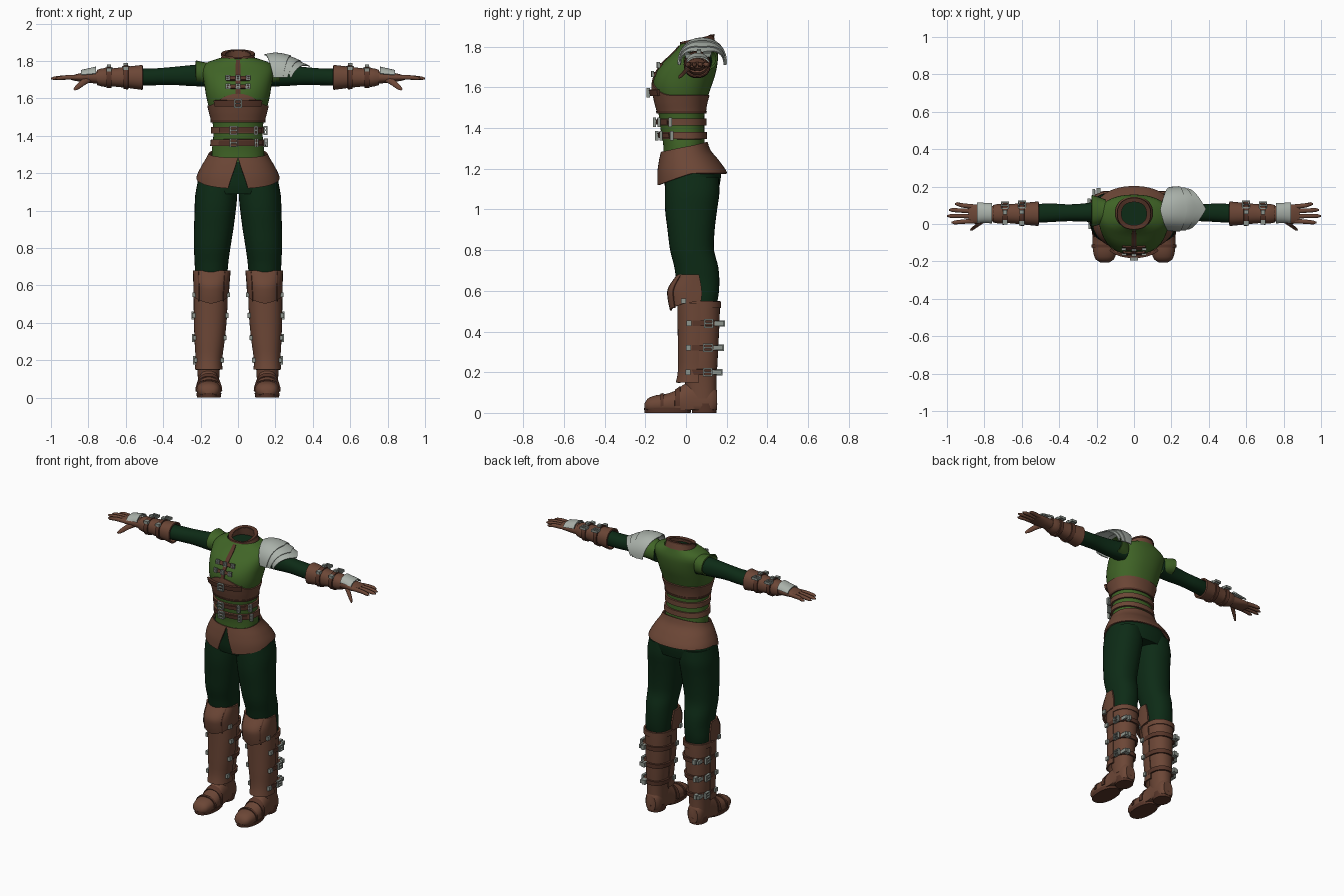
import bpy, bmesh, math
from math import sin, cos, pi
from mathutils import Vector

if "Cube" in bpy.data.objects:
    bpy.data.objects.remove(bpy.data.objects["Cube"])


def material(name, rgb):
    m = bpy.data.materials.new(name)
    m.diffuse_color = (*rgb, 1)
    m.use_nodes = True
    m.node_tree.nodes["Principled BSDF"].inputs["Base Color"].default_value = m.diffuse_color
    return m


BROWN = material("leather brown", (0.15, 0.062, 0.037))
DARK = material("dark strap brown", (0.095, 0.036, 0.022))
GREEN = material("tunic green", (0.052, 0.13, 0.02))
CLOTH = material("dark green cloth", (0.004, 0.024, 0.008))
STEEL = material("pale steel", (0.40, 0.44, 0.40))
METAL = material("buckle grey", (0.27, 0.30, 0.27))


def sample(prof, t):
    """Smooth interpolation of profile rows (position, centre u, centre v, radius u, radius v)."""
    t = min(max(t, prof[0][0]), prof[-1][0])
    i = 0
    while i < len(prof) - 2 and t > prof[i + 1][0]:
        i += 1
    p, q = prof[i], prof[i + 1]
    a, b = prof[max(i - 1, 0)], prof[min(i + 2, len(prof) - 1)]
    h = q[0] - p[0]
    s = (t - p[0]) / h
    out = []
    for k in range(1, 5):
        m0 = (q[k] - a[k]) / (q[0] - a[0]) * h
        m1 = (b[k] - p[k]) / (b[0] - p[0]) * h
        out.append((2*s**3 - 3*s*s + 1)*p[k] + (s**3 - 2*s*s + s)*m0
                   + (3*s*s - 2*s**3)*q[k] + (s**3 - s*s)*m1)
    return out


def surf(prof, t, a, off=0.0, axis='z', power=0.9):
    cu, cv, ru, rv = sample(prof, t)
    u = math.copysign(abs(sin(a)) ** power, sin(a)) * (ru + off)
    v = math.copysign(abs(cos(a)) ** power, cos(a)) * (rv + off)
    if axis == 'z':                      # angle 0 faces the front
        return Vector((cu + u, cv - v, t))
    if axis == 'x':                      # angle 0 faces up
        return Vector((t, cu - u, cv + v))
    return Vector((cu + u, t, cv + v))   # along y, angle 0 faces up


def finish(name, bm, mat, mirror=False, thick=0.0):
    me = bpy.data.meshes.new(name)
    bm.to_mesh(me)
    bm.free()
    me.materials.append(mat)
    ob = bpy.data.objects.new(name, me)
    bpy.context.collection.objects.link(ob)
    if thick:
        ob.modifiers.new("thickness", 'SOLIDIFY').thickness = thick
    if mirror:
        ob.modifiers.new("mirror", 'MIRROR').use_mirror_merge = False
    bpy.ops.object.select_all(action='DESELECT')
    ob.select_set(True)
    bpy.context.view_layer.objects.active = ob
    bpy.ops.object.convert(target='MESH')
    bpy.ops.object.shade_smooth_by_angle(angle=math.radians(40))
    return ob


def shell(name, prof, mat, lo=None, hi=None, arc=None, off=0.0, axis='z', cap=False,
          thick=0.0, mirror=False, rows=12, cols=32, floor=None, power=0.9):
    """Skin over a profile; lo/hi may depend on angle, arc=(start,end) may depend on height."""
    fn = lambda v, d: v if callable(v) else (lambda a: d if v is None else v)
    lo, hi = fn(lo, prof[0][0]), fn(hi, prof[-1][0])
    n = cols if arc is None else cols + 1
    bm = bmesh.new()
    grid = []
    for i in range(rows + 1):
        f = i / rows
        a0, a1 = (0, 2 * pi) if arc is None else (arc(f) if callable(arc) else arc)
        ring = []
        for j in range(n):
            a = a0 + (a1 - a0) * j / cols
            co = surf(prof, lo(a) + (hi(a) - lo(a)) * f, a, off, axis, power)
            if floor is not None:
                co.z = max(co.z, floor)
            ring.append(bm.verts.new(co))
        grid.append(ring)
    for r, s in zip(grid, grid[1:]):
        for j in range(cols):
            k = (j + 1) % n
            bm.faces.new((r[j], r[k], s[k], s[j]))
    if cap:
        bm.faces.new(grid[0][::-1])
        bm.faces.new(grid[-1])
    return finish(name, bm, mat, mirror, thick)


def box(bm, c, size):
    for v in bmesh.ops.create_cube(bm, size=1)['verts']:
        v.co = Vector(c) + Vector([v.co[k] * size[k] for k in range(3)])


def buckle(bm, c, u, v, w, h, d=0.014):
    """Rectangular frame with a prong, lying in the plane of axes u and v."""
    n, b = 3 - u - v, 0.007
    for ax, o, long in ((u, w/2, h), (u, -w/2, h), (v, h/2, w), (v, -h/2, w), (v, 0, w)):
        p, s = Vector(c), [0, 0, 0]
        p[ax] += o
        s[n], s[ax], s[u + v - ax] = d, b, long + b
        box(bm, p, s)


# ---- torso -----------------------------------------------------------------
torso = [(1.26, 0, -.01, .14, .10), (1.32, 0, -.01, .14, .102), (1.40, 0, -.018, .132, .108),
         (1.47, 0, -.022, .136, .113), (1.53, 0, -.025, .15, .125), (1.60, 0, -.02, .168, .143),
         (1.66, 0, -.005, .178, .148), (1.72, 0, .02, .188, .135), (1.765, 0, .045, .19, .112),
         (1.795, 0, .055, .16, .095), (1.815, 0, .06, .10, .085)]
shell("tunic", torso, GREEN, rows=30, cols=40)
armhole = [(.15, .07, 1.73, .06, .06), (.19, .07, 1.735, .075, .06), (.225, .07, 1.742, .085, .062)]
shell("armhole_rim", armhole, GREEN, axis='x', thick=.008, mirror=True, rows=4, cols=24)
shell("corset_band", torso, BROWN, lo=1.48, hi=lambda a: 1.56 + .065 * max(0, cos(a)) ** 4,
      off=.007, thick=.01, cols=48)
shell("corset_hem", torso, DARK, lo=1.472, hi=1.484, off=.01, thick=.01, rows=2)
for nm, z0, z1 in (("upper_waist_belt", 1.412, 1.446), ("lower_waist_belt", 1.346, 1.38)):
    shell(nm, torso, BROWN, lo=z0, hi=z1, off=.012, thick=.013, rows=2, cols=40)
    shell(nm + "_end", torso, DARK, lo=z0 + .005, hi=z1 - .005, arc=(-.7, 1.0), off=.018,
          thick=.009, rows=2)
shell("chest_belt", torso, DARK, lo=1.558, hi=1.588, arc=(-.75, .75), off=.02, thick=.015, rows=2)
shell("front_placket", torso, DARK, lo=1.61, hi=1.805, arc=(-.05, .05), off=.006, thick=.008, cols=4)
for z in (1.665, 1.71):
    shell("chest_toggle_strap", torso, DARK, lo=z - .01, hi=z + .01, arc=(-.28, .28), off=.012,
          thick=.01, rows=2, cols=10)

# ---- collar ----------------------------------------------------------------
neck = [(1.77, 0, .06, .112, .092), (1.80, 0, .06, .092, .084), (1.86, 0, .058, .078, .074)]
shell("collar", neck, BROWN, lo=lambda a: 1.79 - .008 * cos(a), hi=lambda a: 1.837 - .02 * cos(a),
      off=.004, thick=.02, rows=5)
shell("collar_rim", neck, DARK, lo=lambda a: 1.832 - .02 * cos(a), hi=lambda a: 1.842 - .02 * cos(a),
      off=.008, thick=.022, rows=2)
shell("neck_lining", [(1.78, 0, .06, .08, .07), (1.80, 0, .06, .08, .07)], CLOTH, cap=True, rows=1)

# ---- torso buckles ---------------------------------------------------------
bm = bmesh.new()
for z, spots in ((1.573, (0,)), (1.429, (-.02, .085, .13)), (1.363, (-.02, .085, .13))):
    for x in spots:
        p = surf(torso, z, math.asin((abs(x) / .14) ** 1.1) * (1 if x > 0 else -1), .026)
        buckle(bm, p, 0, 2, .036 if x <= 0 else .014, .04, .016)
for z in (1.665, 1.71):
    for a in (-.24, 0, .24):
        buckle(bm, surf(torso, z, a, .016), 0, 2, .018, .022, .012)
finish("torso_buckles", bm, METAL)

# ---- skirt -----------------------------------------------------------------
skirt = [(1.10, 0, .035, .232, .178), (1.18, 0, .03, .222, .172), (1.24, 0, .015, .195, .148),
         (1.29, 0, 0, .165, .122), (1.34, 0, -.005, .146, .108)]
shell("leather_skirt", skirt, BROWN, lo=lambda a: 1.178 - .06 * max(0, cos(a)),
      hi=lambda a: 1.308 - .025 * cos(a), arc=lambda f: (.2 * (1 - f), 2 * pi - .2 * (1 - f)),
      thick=.008, rows=14, cols=56)

# ---- trousers --------------------------------------------------------------
hips = [(1.09, 0, .03, .205, .128), (1.13, 0, .03, .216, .137), (1.18, 0, .03, .21, .14),
        (1.25, 0, .01, .172, .122), (1.30, 0, 0, .135, .097)]
shell("trouser_hips", hips, CLOTH, cap=True)
leg = [(.53, .147, .08, .074, .07), (.58, .147, .08, .08, .08), (.65, .143, .06, .085, .104),
       (.72, .142, .05, .09, .108), (.80, .138, .03, .097, .108), (.90, .13, .025, .105, .116),
       (1.0, .122, .025, .11, .128), (1.08, .117, .03, .112, .134), (1.16, .112, .03, .102, .13)]
shell("trouser_leg", leg, CLOTH, cap=True, mirror=True, rows=24)

# ---- boots -----------------------------------------------------------------
boot = [(.07, .158, .078, .056, .072), (.16, .157, .072, .06, .078), (.25, .155, .07, .069, .085),
        (.35, .15, .07, .076, .09), (.45, .148, .073, .081, .092), (.55, .147, .077, .085, .09)]
shell("boot_shaft", boot, BROWN, mirror=True, thick=.006)
shell("boot_cuff", boot, BROWN, lo=.515, hi=.548, arc=(1.5, 2*pi - 1.5), off=.006, thick=.01,
      mirror=True, rows=2)
greave = [(.15, .157, .04, .074, .09), (.20, .156, .04, .071, .08), (.30, .152, .043, .08, .083),
          (.42, .148, .047, .088, .088), (.54, .146, .047, .091, .09)]
shell("shin_guard", greave, BROWN, arc=(-1.8, 1.8), thick=.01, mirror=True)
knee = [(.50, .144, .04, .092, .118), (.56, .143, .04, .095, .13), (.61, .142, .04, .097, .13),
        (.68, .14, .04, .101, .085)]
shell("knee_guard", knee, BROWN, lo=lambda a: .502 + .05 * abs(a) / 1.8, arc=(-1.8, 1.8),
      thick=.01, mirror=True, cols=16, power=.85)
for s in (-1, 1):
    shell("knee_guard_seam", knee, DARK, lo=.515, hi=.675, arc=(s*.72 - .04, s*.72 + .04), off=.003,
          thick=.005, mirror=True, cols=2, power=.85)
foot = [(-.205, .156, .032, .025, .014), (-.19, .156, .036, .048, .033), (-.15, .156, .04, .062, .046),
        (-.10, .156, .042, .066, .051), (-.05, .156, .045, .063, .066), (-.01, .157, .05, .058, .09),
        (.04, .157, .06, .056, .10), (.10, .157, .06, .055, .09), (.14, .157, .06, .048, .07),
        (.153, .157, .06, .036, .05)]
shell("boot_foot", foot, BROWN, axis='y', cap=True, floor=.014, mirror=True, rows=24)
for y0, y1 in ((-.125, -.11), (-.055, -.03)):
    shell("instep_strap", foot, DARK, lo=y0, hi=y1, arc=(-1.7, 1.7), off=.006, axis='y', thick=.01,
          mirror=True, rows=2)
shell("boot_sole", [(0, .156, -.09, .063, .113), (.024, .156, -.09, .067, .117)], DARK, cap=True,
      mirror=True, rows=1)
shell("boot_heel", [(0, .157, .09, .052, .06), (.045, .157, .09, .056, .064)], DARK, cap=True,
      mirror=True, rows=1)
bm = bmesh.new()
for z in (.20, .32, .44):
    shell("boot_strap", boot, DARK, lo=z - .014, hi=z + .014, arc=(1.1, 2*pi - 1.1), off=.012,
          thick=.012, mirror=True, rows=2)
    buckle(bm, surf(boot, z, 1.9, .017), 1, 2, .04, .036, .016)
    box(bm, surf(boot, z, 2.45, .02), (.014, .05, .024))
    box(bm, surf(boot, z, 2.75, .02), (.02, .03, .03))
    for s in (-1, 1):
        box(bm, surf(greave, z, s * 1.25, .004), (.018, .026, .026))
for s in (-1, 1):
    box(bm, surf(knee, .55, s * 1.2, .003), (.018, .026, .026))
finish("boot_buckles", bm, METAL, mirror=True)

# ---- sleeves, bracers, gloves ----------------------------------------------
sleeve = [(.15, .07, 1.725, .06, .062), (.25, .062, 1.722, .05, .056), (.35, .06, 1.72, .045, .048),
          (.45, .06, 1.715, .05, .045), (.54, .055, 1.713, .05, .046)]
shell("sleeve", sleeve, CLOTH, axis='x', mirror=True, cap=True)
bracer = [(.51, .055, 1.712, .066, .067), (.60, .055, 1.713, .057, .056), (.68, .055, 1.712, .05, .048),
          (.72, .055, 1.712, .053, .05), (.755, .055, 1.712, .046, .04)]
shell("bracer", bracer, BROWN, axis='x', thick=.01, mirror=True)
bm = bmesh.new()
for x in (.60, .69):
    shell("bracer_strap", bracer, DARK, lo=x - .013, hi=x + .013, axis='x', off=.008, thick=.01,
          mirror=True, rows=2)
    buckle(bm, surf(bracer, x, -.75, .013, 'x'), 0, 1, .036, .034, .016)
    box(bm, surf(bracer, x, -.1, .014, 'x'), (.022, .022, .014))
    box(bm, surf(bracer, x, .8, .01, 'x'), (.028, .024, .018))
finish("bracer_buckles", bm, METAL, mirror=True)
glove = [(.73, .055, 1.712, .04, .033), (.79, .055, 1.712, .045, .03), (.84, .053, 1.712, .052, .023),
         (.885, .055, 1.71, .05, .014)]
shell("glove_palm", glove, BROWN, axis='x', cap=True, mirror=True, cols=24)
for y, tip_y, tip in ((.093, .107, .958), (.068, .075, .99), (.042, .043, 1.0), (.016, .008, .975)):
    finger = [(.86, y, 1.712, .013, .013), (.92, (y + tip_y) / 2, 1.712, .012, .012),
              (tip - .012, tip_y, 1.707, .01, .009), (tip, tip_y, 1.706, .004, .004)]
    shell("glove_finger", finger, BROWN, axis='x', cap=True, mirror=True, rows=8, cols=10)
thumb = [(-.036, .872, 1.65, .007, .007), (-.022, .858, 1.66, .013, .012), (0, .828, 1.685, .017, .015),
         (.03, .79, 1.708, .02, .018)]
shell("glove_thumb", thumb, BROWN, axis='y', cap=True, mirror=True, rows=8, cols=12)
plate = [(.76, .058, 1.714, .052, .05), (.80, .06, 1.713, .05, .042), (.84, .06, 1.712, .052, .034)]
shell("hand_plate", plate, STEEL, axis='x', arc=(-1.25, 1.25), off=.006, thick=.008, mirror=True,
      rows=6, cols=14)

# ---- single shoulder guard, three overlapping plates -----------------------
guard = [(.13, .075, 1.715, .095, .105), (.20, .08, 1.718, .105, .113), (.28, .08, 1.715, .108, .102),
         (.34, .08, 1.712, .102, .08), (.40, .08, 1.71, .09, .055)]
for nm, start, edge, point, off in (("upper", .14, .24, .045, .014), ("middle", .19, .265, .075, .008),
                                    ("lower", .23, .285, .1, .002)):
    shell("shoulder_plate_" + nm, guard, STEEL, lo=lambda a: start + .03 * abs(a),
          hi=lambda a: edge + point * max(0, 1 - abs(a) / 1.6), arc=(-1.6, 1.6), off=off,
          axis='x', thick=.006, rows=8, cols=24)
